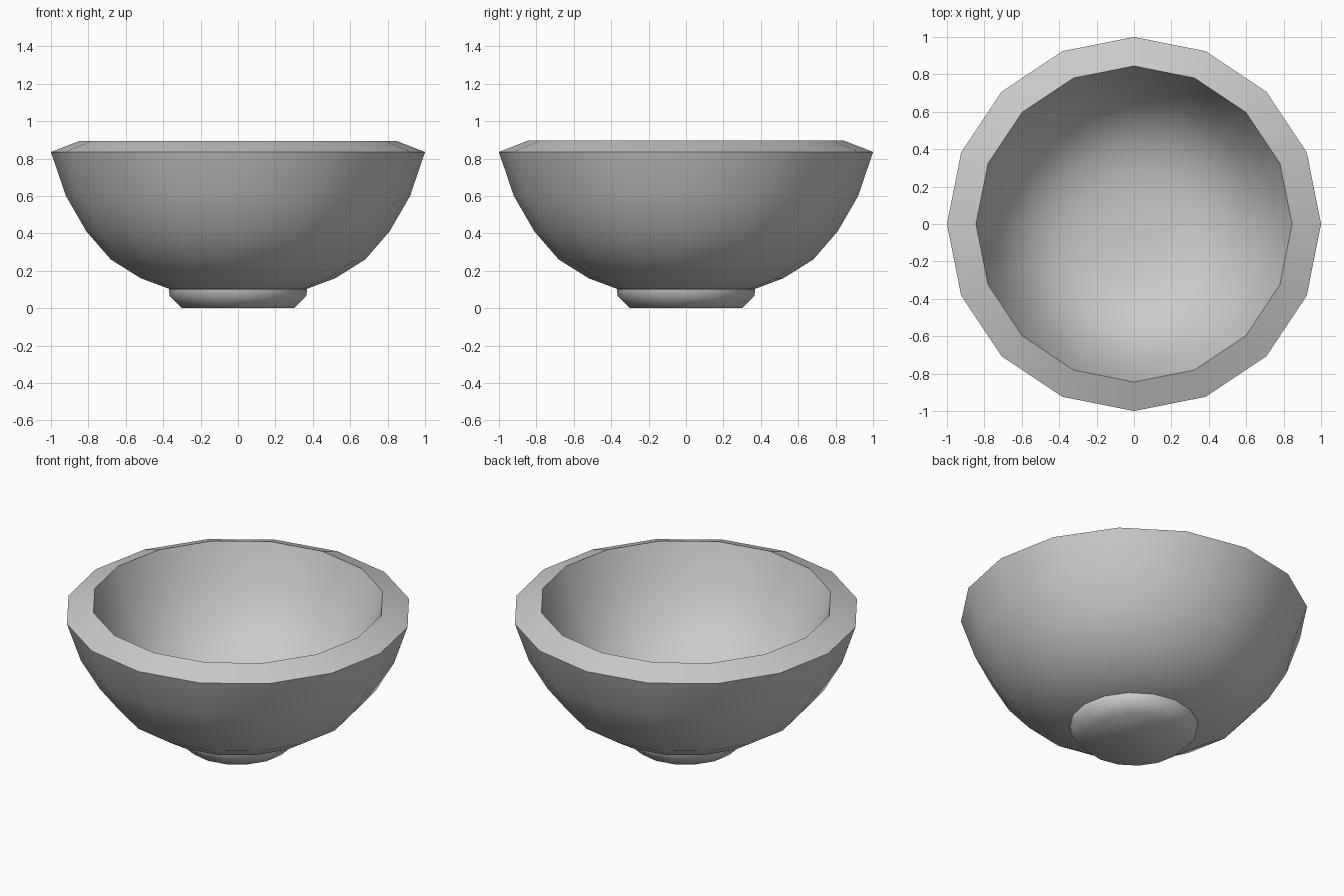
import bpy
import bmesh
import math
from mathutils import Matrix

cube = bpy.data.objects.get("Cube")
if cube:
    bpy.data.objects.remove(cube, do_unlink=True)

SIDES = 16

grey = bpy.data.materials.new("plain grey")
grey.use_nodes = True
colour = (0.6, 0.6, 0.6, 1)
grey.diffuse_color = colour
grey.node_tree.nodes["Principled BSDF"].inputs["Base Color"].default_value = colour


def turned(name, profile):
    """Spin a closed (radius, height) profile about z."""
    bm = bmesh.new()
    verts = [bm.verts.new((r, 0, z)) for r, z in profile]
    edges = [bm.edges.new(pair) for pair in zip(verts, verts[1:])]
    bmesh.ops.spin(bm, geom=verts + edges, cent=(0, 0, 0), axis=(0, 0, 1),
                   angle=math.tau, steps=SIDES, use_merge=True)
    bmesh.ops.remove_doubles(bm, verts=bm.verts, dist=0.0005)
    bmesh.ops.recalc_face_normals(bm, faces=bm.faces)
    mesh = bpy.data.meshes.new(name)
    bm.to_mesh(mesh)
    bm.free()
    obj = bpy.data.objects.new(name, mesh)
    bpy.context.collection.objects.link(obj)
    mesh.materials.append(grey)
    bpy.ops.object.select_all(action="DESELECT")
    obj.select_set(True)
    bpy.context.view_layer.objects.active = obj
    bpy.ops.object.shade_smooth_by_angle(angle=math.radians(55))
    return obj


# Thick bowl: outer wall up, sloped rim, inner wall down
outer = [(0, 0.07), (0.19, 0.08), (0.36, 0.1), (0.52, 0.16), (0.68, 0.26),
         (0.81, 0.41), (0.92, 0.6), (1, 0.835)]
inner = [(0.845, 0.895), (0.77, 0.67), (0.67, 0.5), (0.565, 0.38),
         (0.44, 0.305), (0.31, 0.26), (0.16, 0.24), (0, 0.235)]
turned("bowl", outer + inner)

# Rounded foot tucked into the underside
turned("foot", [(0, 0), (0.3, 0), (0.365, 0.065), (0.37, 0.1), (0.3, 0.13), (0, 0.13)])
